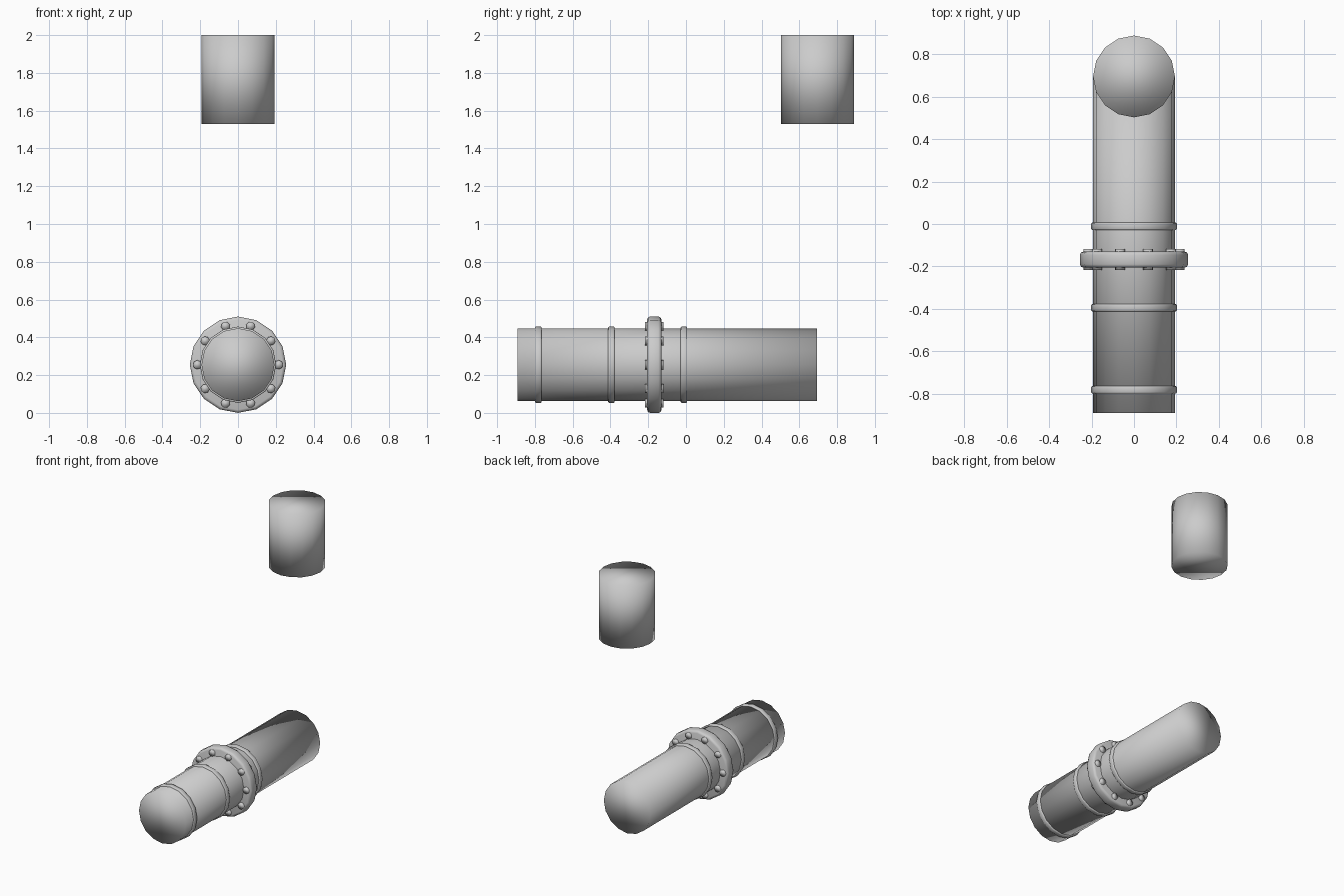
import bpy, bmesh, math
from mathutils import Matrix

if "Cube" in bpy.data.objects:
    bpy.data.objects.remove(bpy.data.objects["Cube"])

SIDES = 16
AXIS_Z = 0.255          # height of the horizontal run
ALONG_Y = Matrix.Rotation(math.pi / 2, 4, 'X')


def finish(name, bm):
    for f in bm.faces:
        f.smooth = True
    mesh = bpy.data.meshes.new(name)
    bm.to_mesh(mesh)
    bm.free()
    obj = bpy.data.objects.new(name, mesh)
    bpy.context.collection.objects.link(obj)
    return obj


def add_cylinder(bm, radius, length, matrix, sides=SIDES):
    return bmesh.ops.create_cone(bm, cap_ends=True, segments=sides, radius1=radius,
                                 radius2=radius, depth=length, matrix=matrix)


def cylinder(name, radius, length, matrix, bevel=0):
    bm = bmesh.new()
    add_cylinder(bm, radius, length, matrix)
    obj = finish(name, bm)
    if bevel:
        mod = obj.modifiers.new("rounded_rim", 'BEVEL')
        mod.width = bevel
        mod.segments = 2
        mod.limit_method = 'ANGLE'
        mod.angle_limit = math.radians(50)
    return obj


def at_y(y):
    return Matrix.Translation((0, y, AXIS_Z)) @ ALONG_Y


# Horizontal pipe and the separate upright pipe
cylinder("horizontal_pipe", 0.193, 1.584, at_y(-0.099))
cylinder("upright_pipe", 0.193, 0.471, Matrix.Translation((0, 0.696, 1.7645)))

# Raised bands
for i, y in enumerate((-0.782, -0.395, -0.011)):
    cylinder(f"band_{i + 1}", 0.202, 0.035, at_y(y), 0.006)

# Flange collar
FLANGE_Y = -0.168
cylinder("flange", 0.255, 0.076, at_y(FLANGE_Y), 0.016)

# Ring of bolts passing through the flange
bm = bmesh.new()
for i in range(10):
    a = math.tau * i / 10
    pos = Matrix.Translation((0.215 * math.cos(a), FLANGE_Y, AXIS_Z + 0.215 * math.sin(a)))
    add_cylinder(bm, 0.024, 0.098, pos @ Matrix.Rotation(a, 4, 'Y').inverted() @ ALONG_Y, 8)
finish("flange_bolts", bm)
